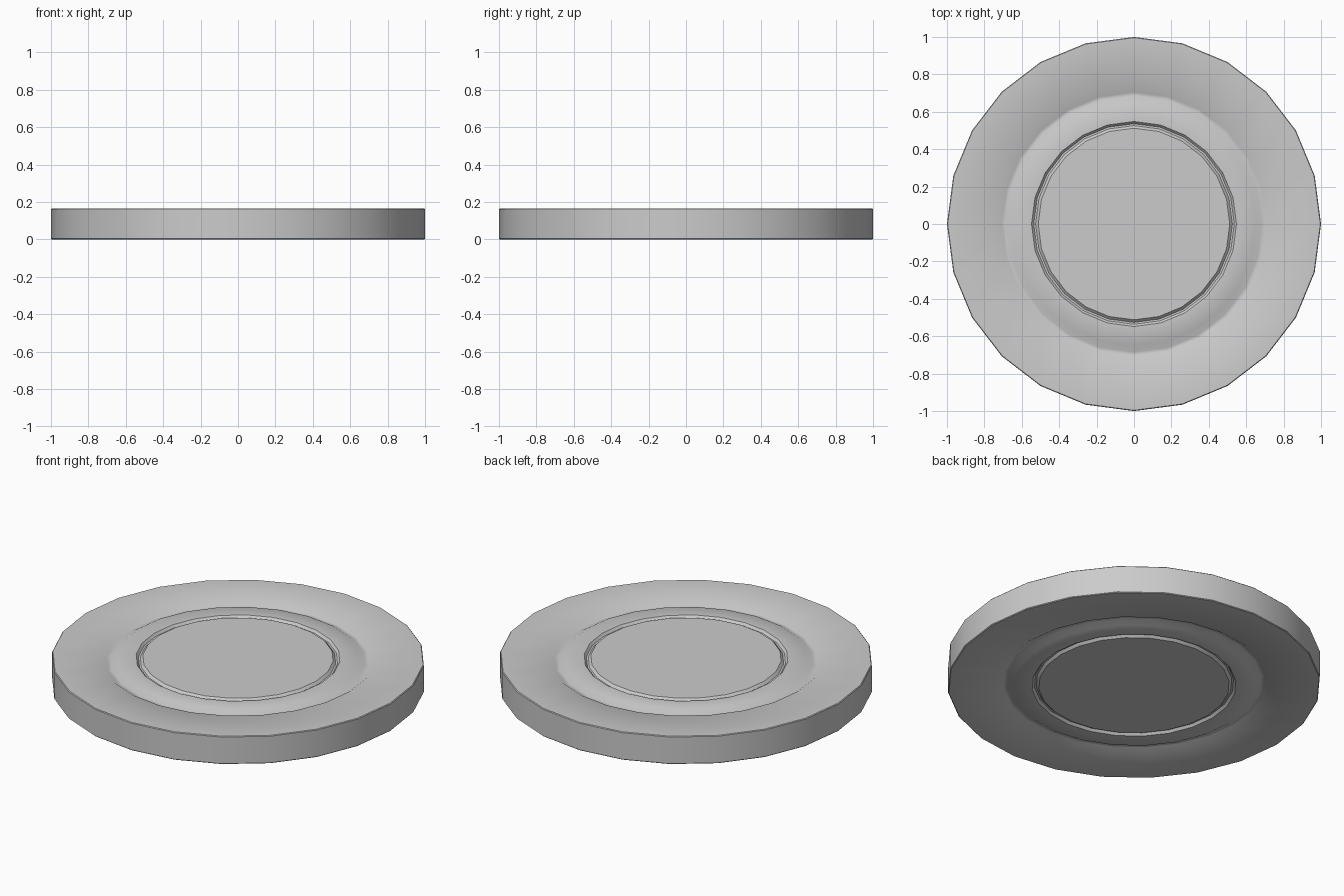
import bpy, bmesh
from math import sin, cos, pi

if "Cube" in bpy.data.objects:
    bpy.data.objects.remove(bpy.data.objects["Cube"])

SIDES = 24
H = 0.165

# Half profile (radius, depth below the face): rim, wide groove, narrow groove
face = [(1.0, 0.004), (0.996, 0.0), (0.735, 0.0), (0.705, 0.02), (0.685, 0.02),
        (0.65, 0.0), (0.548, 0.0), (0.536, 0.014), (0.526, 0.014), (0.512, 0.0)]

# Full outline from top centre to bottom centre
profile = [(r, H - d) for r, d in reversed(face)] + [(r, d) for r, d in face]

bm = bmesh.new()
rings = [[bm.verts.new((r * cos(2 * pi * i / SIDES), r * sin(2 * pi * i / SIDES), z))
          for i in range(SIDES)] for r, z in profile]
for a, b in zip(rings, rings[1:]):
    for i in range(SIDES):
        j = (i + 1) % SIDES
        bm.faces.new((a[i], b[i], b[j], a[j]))

# Flat centre panels
bm.faces.new(rings[0])
bm.faces.new(rings[-1][::-1])
bmesh.ops.recalc_face_normals(bm, faces=bm.faces)

mesh = bpy.data.meshes.new("grooved_disc")
bm.to_mesh(mesh)
bm.free()
disc = bpy.data.objects.new("grooved_disc", mesh)
bpy.context.collection.objects.link(disc)

# Smooth side wall with crisp edges
bpy.context.view_layer.objects.active = disc
disc.select_set(True)
bpy.ops.object.shade_smooth_by_angle(angle=0.6)
